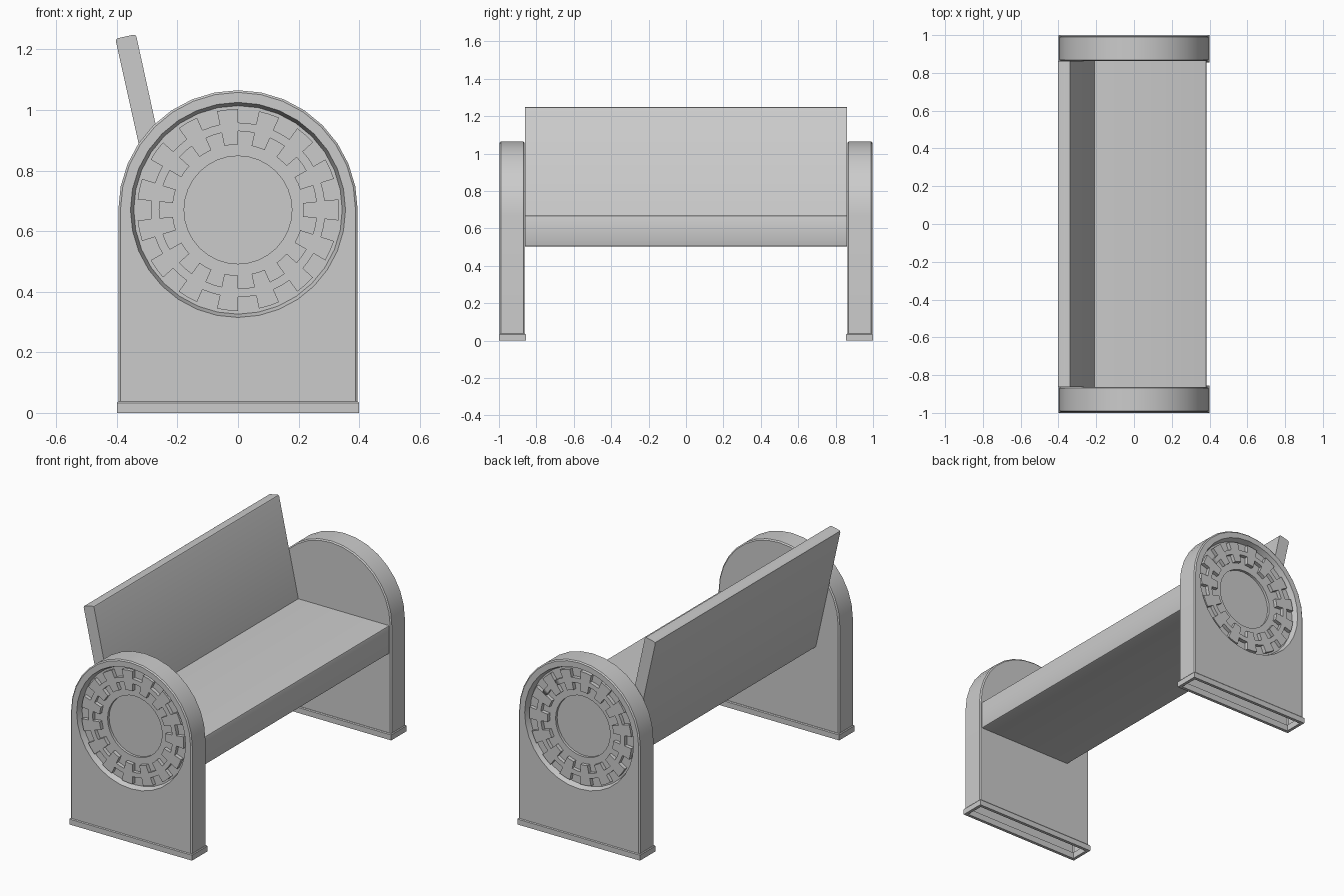
import bpy, bmesh
from math import sin, cos, pi

if "Cube" in bpy.data.objects:
    bpy.data.objects.remove(bpy.data.objects["Cube"])

CZ = 0.67  # height of arch and medallion centre


def ring(bm, pts):
    return [bm.verts.new(p) for p in pts]


def skin(bm, loops, closed=True):
    n = len(loops[0])
    for a, b in zip(loops, loops[1:]):
        for i in range(n if closed else n - 1):
            j = (i + 1) % n
            bm.faces.new((a[i], a[j], b[j], b[i]))


def finish(name, bm, mirror=False, bevel=0):
    bmesh.ops.recalc_face_normals(bm, faces=bm.faces)
    me = bpy.data.meshes.new(name)
    bm.to_mesh(me)
    bm.free()
    ob = bpy.data.objects.new(name, me)
    bpy.context.collection.objects.link(ob)
    if bevel:
        m = ob.modifiers.new("Bevel", 'BEVEL')
        m.width, m.segments = bevel, 2
    if mirror:
        m = ob.modifiers.new("Mirror", 'MIRROR')
        m.use_axis = (False, True, False)
        m.use_mirror_merge = False
    bpy.ops.object.select_all(action='DESELECT')
    ob.select_set(True)
    bpy.context.view_layer.objects.active = ob
    bpy.ops.object.shade_smooth_by_angle(angle=pi / 6)
    return ob


def arch(r, y):
    arc = [(r * cos(pi * i / 16), y, CZ + r * sin(pi * i / 16)) for i in range(17)]
    return [(r, y, 0.0)] + arc + [(-r, y, 0.0)]


def circle(r, y, n=32):
    return [(r * cos(2 * pi * i / n), y, CZ + r * sin(2 * pi * i / n)) for i in range(n)]


# Arched end panels: hollow underneath, with a recessed medallion outside
FRONT, BACK = -0.996, -0.863
bm = bmesh.new()
outline = [ring(bm, arch(r, y)) for r, y in
           ((0.388, BACK), (0.395, BACK - 0.006), (0.395, FRONT + 0.006), (0.388, FRONT))]
skin(bm, outline, closed=False)
bm.faces.new(outline[0])
FLOOR = FRONT + 0.035
recess = [ring(bm, circle(r, y)) for r, y in
          ((0.355, FRONT), (0.344, FLOOR), (0.178, FLOOR), (0.178, FLOOR + 0.015))]
skin(bm, recess)
bm.faces.new(recess[-1])
front = outline[-1]
edges = [bm.edges.get((lp[i - 1], lp[i])) or bm.edges.new((lp[i - 1], lp[i]))
         for lp in (front, recess[0]) for i in range(len(lp))]
bmesh.ops.triangle_fill(bm, edges=edges, use_beauty=True, normal=(0, -1, 0))
finish("end_panel", bm, mirror=True)


# Toothed ring raised from the medallion floor
def toothed(low, high, y):
    pts = []
    for k in range(30):
        r = low if k % 2 == 0 else high
        for s in range(3):
            a = pi / 2 - 2 * pi * (k + s / 2) / 30
            pts.append((r * cos(a), y, CZ + r * sin(a)))
    return pts


bm = bmesh.new()
TOP = FLOOR - 0.022
skin(bm, [ring(bm, p) for p in (
    toothed(0.288, 0.333, FLOOR), toothed(0.288, 0.333, TOP),
    toothed(0.260, 0.216, TOP), toothed(0.260, 0.216, FLOOR))])
finish("medallion_teeth", bm, mirror=True)


# Foot bands around the bottom of each panel, open below
def rect(inset, z):
    x, y0, y1 = 0.40 - inset, -1.0 + inset, -0.856 - inset
    return [(x, y0, z), (x, y1, z), (-x, y1, z), (-x, y0, z)]


bm = bmesh.new()
skin(bm, [ring(bm, rect(i, z)) for i, z in
          ((0.008, 0.037), (0.004, 0.037), (0, 0.032), (0, 0), (0.018, 0), (0.018, 0.037))])
finish("foot_band", bm, mirror=True)

# Seat and leaning backrest as one L-shaped section
bm = bmesh.new()
section = [(0.383, 0.503), (0.383, 0.67), (-0.21, 0.67),
           (-0.337, 1.25), (-0.405, 1.235), (-0.242, 0.503)]
ends = [ring(bm, [(x, y, z) for x, z in section]) for y in (-0.862, 0.862)]
skin(bm, ends)
for e in ends:
    bm.faces.new(e)
# round the long outer edges only
long_edges = [bm.edges.get((ends[0][i], ends[1][i])) for i in (0, 1, 3, 4, 5)]
bmesh.ops.bevel(bm, geom=long_edges, offset=0.009, segments=2, profile=0.5, affect='EDGES')
finish("seat_and_backrest", bm)
